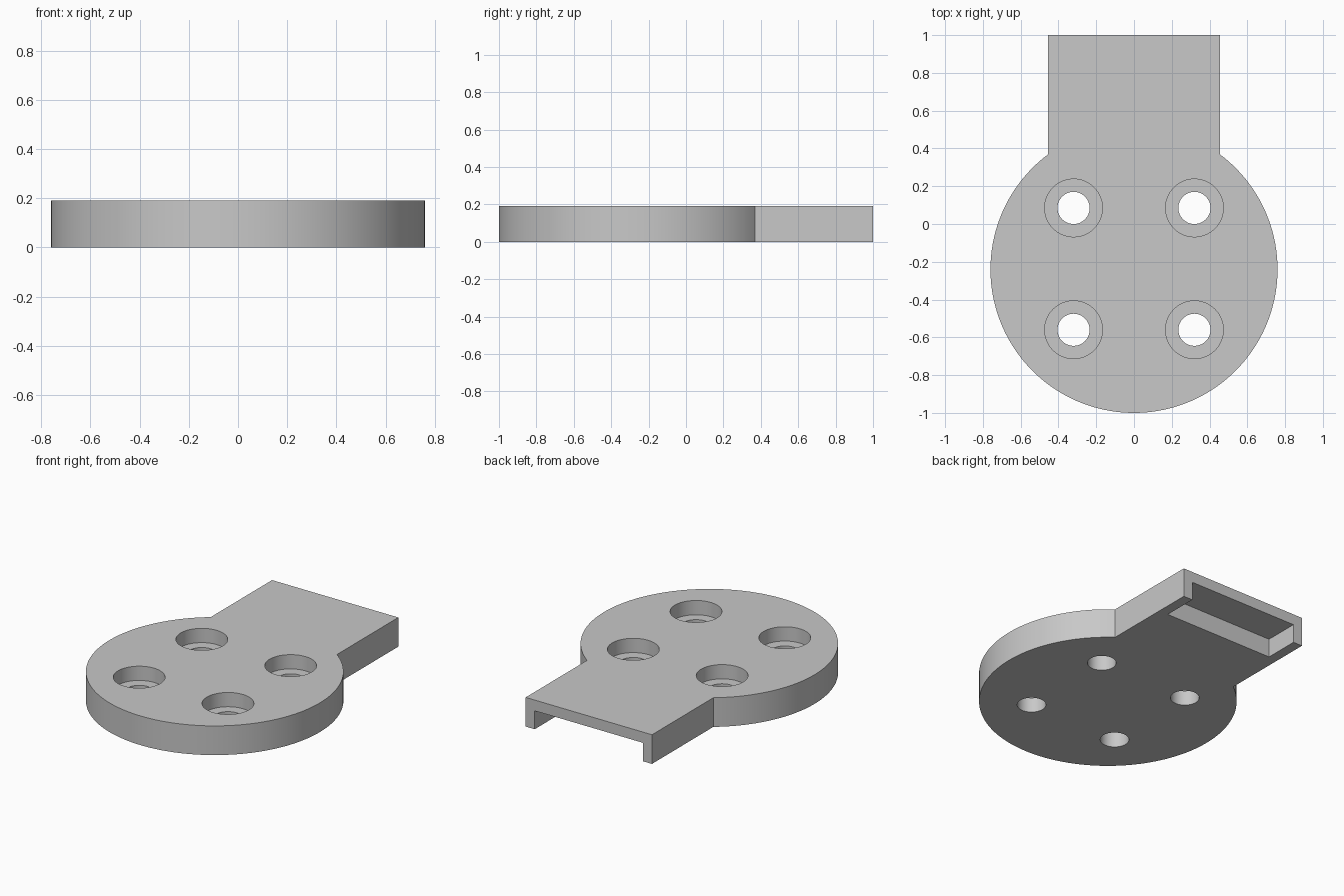
import bpy
import bmesh
import math

cube = bpy.data.objects.get("Cube")
if cube:
    bpy.data.objects.remove(cube, do_unlink=True)

# Main dimensions
HEIGHT = 0.19
DISC_Y, DISC_R = -0.24, 0.76
TAB_HALF, TAB_END = 0.455, 1.0
HOLE_X, HOLE_ROWS = 0.32, (0.085, -0.56)
HOLE_R, BORE_R, BORE_FLOOR = 0.085, 0.153, 0.097
SLOT_HALF, SLOT_DEPTH, SLOT_TOP = 0.39, 0.225, 0.12

grey = bpy.data.materials.new("light grey")
grey.use_nodes = True
colour = (0.58, 0.58, 0.58, 1)
grey.diffuse_color = colour
grey.node_tree.nodes["Principled BSDF"].inputs["Base Color"].default_value = colour


def prism(name, outline, z0, z1):
    """Extrude a counter-clockwise outline between two heights."""
    bm = bmesh.new()
    base = bm.faces.new([bm.verts.new((x, y, z0)) for x, y in outline])
    top = bmesh.ops.extrude_face_region(bm, geom=[base])["geom"]
    verts = [v for v in top if isinstance(v, bmesh.types.BMVert)]
    bmesh.ops.translate(bm, verts=verts, vec=(0, 0, z1 - z0))
    bmesh.ops.recalc_face_normals(bm, faces=bm.faces)
    mesh = bpy.data.meshes.new(name)
    bm.to_mesh(mesh)
    bm.free()
    mesh.materials.append(grey)
    obj = bpy.data.objects.new(name, mesh)
    bpy.context.collection.objects.link(obj)
    return obj


def arc(x, y, r, start, sweep, steps):
    return [(x + r * math.cos(start + sweep * i / steps),
             y + r * math.sin(start + sweep * i / steps)) for i in range(steps + 1)]


def circle(x, y, r, steps=64):
    return arc(x, y, r, 0, math.tau, steps)[:-1]


def cut(target, cutter):
    """Subtract the cutter from the target and discard it."""
    mod = target.modifiers.new("cut", 'BOOLEAN')
    mod.operation = 'DIFFERENCE'
    mod.solver = 'EXACT'
    mod.object = cutter
    bpy.context.view_layer.objects.active = target
    bpy.ops.object.modifier_apply(modifier=mod.name)
    bpy.data.objects.remove(cutter, do_unlink=True)


# Round plate with a straight tab at the back, as one profile
join = math.acos(TAB_HALF / DISC_R)
outline = arc(0, DISC_Y, DISC_R, math.pi - join, math.pi + 2 * join, 120)
outline += [(TAB_HALF, TAB_END), (-TAB_HALF, TAB_END)]
plate = prism("mounting_plate", outline, 0, HEIGHT)

# Four counterbored screw holes
for side in (-1, 1):
    for y in HOLE_ROWS:
        x = side * HOLE_X
        cut(plate, prism("screw_hole", circle(x, y, HOLE_R), -0.1, HEIGHT + 0.1))
        cut(plate, prism("counterbore", circle(x, y, BORE_R), BORE_FLOOR, HEIGHT + 0.1))

# Pocket in the underside of the tab, open at the back
front, back = TAB_END - SLOT_DEPTH, TAB_END + 0.1
cut(plate, prism("tab_pocket", [(-SLOT_HALF, front), (SLOT_HALF, front),
                                (SLOT_HALF, back), (-SLOT_HALF, back)], -0.1, SLOT_TOP))

# Smooth curved walls, crisp edges
bpy.ops.object.select_all(action='DESELECT')
plate.select_set(True)
bpy.context.view_layer.objects.active = plate
bpy.ops.object.shade_smooth_by_angle(angle=math.radians(30))
